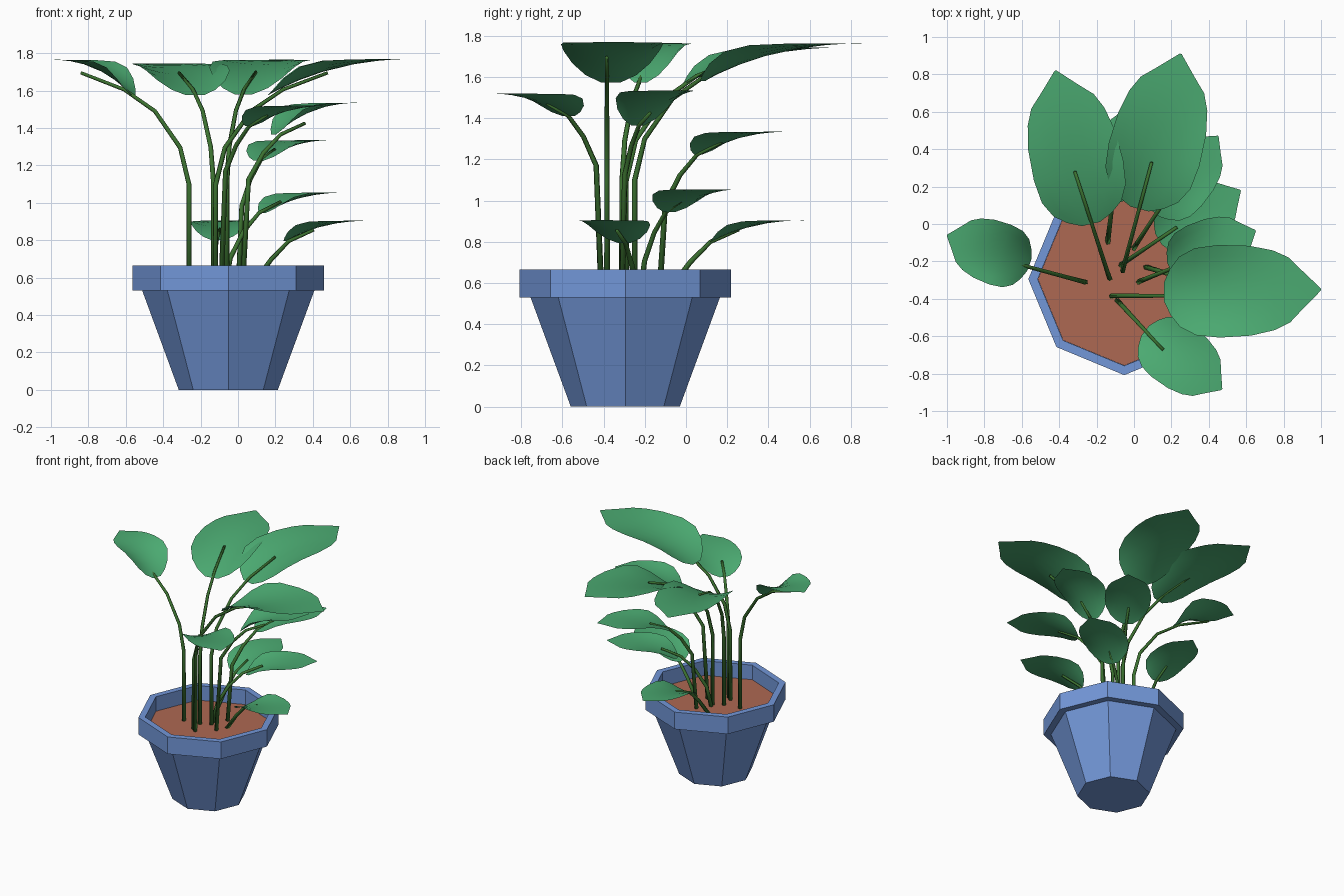
import bpy, bmesh, math
from mathutils import Vector

if "Cube" in bpy.data.objects:
    bpy.data.objects.remove(bpy.data.objects["Cube"])

def material(name, rgb):
    m = bpy.data.materials.new(name)
    m.diffuse_color = (*rgb, 1)
    m.use_nodes = True
    m.node_tree.nodes["Principled BSDF"].inputs["Base Color"].default_value = m.diffuse_color
    return m

BLUE = material("pot_blue", (0.17, 0.31, 0.69))
SOIL = material("soil_brown", (0.42, 0.14, 0.085))
LEAF = material("leaf_green", (0.07, 0.40, 0.165))
STEM = material("stem_green", (0.045, 0.17, 0.03))
CX, CY = -0.052, -0.295          # pot centre

def finish(bm, name, mat, smooth=False):
    me = bpy.data.meshes.new(name)
    bm.to_mesh(me)
    bm.free()
    me.materials.append(mat)
    for p in me.polygons:
        p.use_smooth = smooth
    ob = bpy.data.objects.new(name, me)
    bpy.context.collection.objects.link(ob)
    return ob

def octagon(bm, r, z):
    return [bm.verts.new((CX + r * math.cos(i * math.pi / 4),
                          CY + r * math.sin(i * math.pi / 4), z)) for i in range(8)]

def bridge(bm, a, b):
    n = len(a)
    for i in range(n):
        bm.faces.new((a[i], a[(i + 1) % n], b[(i + 1) % n], b[i]))

# Pot: tapered octagon with an overhanging rim
bm = bmesh.new()
rings = [octagon(bm, r, z) for r, z in
         [(0.265, 0), (0.46, 0.53), (0.513, 0.53), (0.513, 0.665), (0.463, 0.665), (0.463, 0.54)]]
bm.faces.new(rings[0][::-1])
for a, b in zip(rings, rings[1:]):
    bridge(bm, a, b)
finish(bm, "pot", BLUE)

# Soil disc
bm = bmesh.new()
bm.faces.new(octagon(bm, 0.462, 0.55))
finish(bm, "soil", SOIL)

# Stem outlines: distance from stem foot, height relative to leaf start
TALL = [(0, -0.48), (0.05, -0.28), (0.19, -0.085), (0.36, 0.03), (0.6, 0.12)]
SHORT = [(0.035, -0.24), (0.12, -0.1), (0.22, 0.0), (0.36, 0.06)]

def make_stem(name, foot, angle, z0, outline, radius=0.014, sides=5):
    d = Vector((math.cos(angle), math.sin(angle), 0))
    side = Vector((-d.y, d.x, 0))
    pts = [Vector((*foot, 0.54))]
    pts += [Vector((*foot, z0 + dz)) + d * r for r, dz in outline if z0 + dz > 0.57]
    bm = bmesh.new()
    loops = []
    for i, p in enumerate(pts):
        t = (pts[min(i + 1, len(pts) - 1)] - pts[max(i - 1, 0)]).normalized()
        up = t.cross(side)
        rad = radius * (1 - 0.4 * i / (len(pts) - 1)) * 1.1
        loops.append([bm.verts.new(p + rad * (side * math.cos(k * math.tau / sides)
                                              + up * math.sin(k * math.tau / sides)))
                      for k in range(sides)])
    for a, b in zip(loops, loops[1:]):
        bridge(bm, a, b)
    bm.faces.new(loops[0][::-1])
    bm.faces.new(loops[-1])
    bmesh.ops.recalc_face_normals(bm, faces=bm.faces)
    finish(bm, name, STEM, True)

# Leaf half-width along its length: blunt base, concave pointed tip
WIDTHS = [(0, 0.2), (0.04, 0.5), (0.1, 0.76), (0.2, 0.94), (0.35, 1.0), (0.55, 0.97),
          (0.7, 0.86), (0.8, 0.7), (0.88, 0.42), (0.94, 0.22), (1, 0.02)]

def make_leaf(name, start, tip, width, z0, z1):
    a, b = Vector((*start, 0)), Vector((*tip, 0))
    d = (b - a).normalized()
    side = Vector((-d.y, d.x, 0))
    n = 4
    bm = bmesh.new()
    rows = []
    for t, w in WIDTHS:
        mid = 1 - (1 - t) ** 2.4          # midrib rises slowly
        edge = 1 - (1 - t) ** 8           # edges rise at once, cupping the base
        row = []
        for k in range(-n, n + 1):
            u = k / n
            h = mid + (0.93 * edge + 0.07 * mid - mid) * (u * u * w)
            row.append(bm.verts.new(a.lerp(b, t) + side * (u * w * width / 2)
                                    + Vector((0, 0, z0 + (z1 - z0) * h))))
        rows.append(row)
    for r, s in zip(rows, rows[1:]):
        for k in range(2 * n):
            bm.faces.new((r[k], s[k], s[k + 1], r[k + 1]))
    bmesh.ops.recalc_face_normals(bm, faces=bm.faces)
    bm.normal_update()
    if sum(f.normal.z for f in bm.faces) < 0:
        bmesh.ops.reverse_faces(bm, faces=bm.faces)
    finish(bm, name, LEAF, True)

# Each leaf: stem foot, stem angle, leaf start, leaf tip, width, low z, high z, stem outline
PLANT = [
    ((-0.26, -0.31), 165, (-0.56, -0.22), (-1.0, -0.06), 0.34, 1.575, 1.765, TALL),
    ((-0.13, -0.29), 108, (-0.23, 0.00), (-0.42, 0.82), 0.49, 1.575, 1.745, TALL),
    ((-0.06, -0.25), 75, (0.03, 0.08), (0.25, 0.91), 0.50, 1.58, 1.765, TALL),
    ((-0.12, -0.385), 0, (0.16, -0.365), (1.0, -0.35), 0.495, 1.575, 1.77, TALL),
    ((-0.09, -0.41), -47, (0.06, -0.57), (0.47, -0.885), 0.35, 1.41, 1.52, SHORT),
    ((0.025, -0.31), 22, (0.19, -0.235), (0.65, -0.035), 0.34, 1.365, 1.535, SHORT),
    ((0.0, -0.13), 57, (0.11, 0.06), (0.45, 0.47), 0.34, 1.225, 1.335, SHORT),
    ((-0.07, -0.22), 34, (0.13, -0.08), (0.57, 0.18), 0.33, 0.945, 1.055, SHORT),
    ((-0.14, -0.10), 83, (-0.11, 0.12), (-0.05, 0.61), 0.32, 0.80, 0.905, SHORT),
    ((0.06, -0.23), -17, (0.25, -0.30), (0.73, -0.42), 0.33, 0.795, 0.905, SHORT),
]
for i, (foot, ang, start, tip, width, z0, z1, outline) in enumerate(PLANT, 1):
    make_stem(f"stem_{i}", foot, math.radians(ang), z0, outline)
    make_leaf(f"leaf_{i}", start, tip, width, z0, z1)
